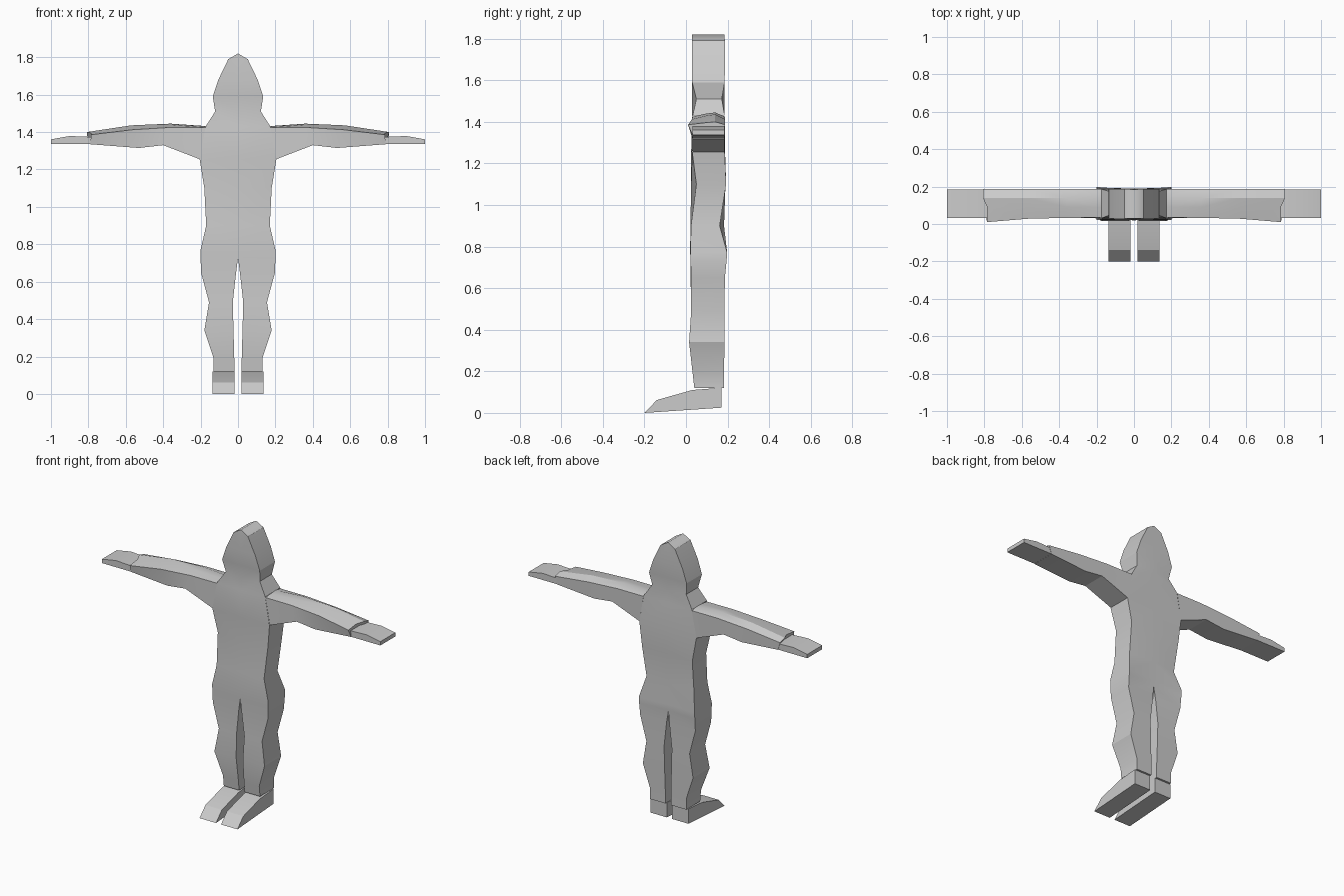
import bpy, bmesh, math

grey = bpy.data.materials.new("plain_grey")
grey.diffuse_color = (0.6, 0.6, 0.6, 1)


def finish(name, bm):
    """Turn half a part into an object mirrored across x = 0."""
    bmesh.ops.remove_doubles(bm, verts=bm.verts, dist=0.0005)
    bmesh.ops.dissolve_degenerate(bm, edges=bm.edges, dist=0.0005)
    bmesh.ops.recalc_face_normals(bm, faces=bm.faces)
    me = bpy.data.meshes.new(name)
    bm.to_mesh(me)
    bm.free()
    me.materials.append(grey)
    ob = bpy.data.objects.new(name, me)
    bpy.context.collection.objects.link(ob)
    m = ob.modifiers.new("mirror", 'MIRROR')
    m.use_clip = True
    bpy.context.view_layer.objects.active = ob
    ob.select_set(True)
    bpy.ops.object.shade_smooth_by_angle(angle=math.radians(25))
    ob.select_set(False)
    return ob


def loft(name, rings, caps=(True, True)):
    """Skin a row of equal-length rings."""
    bm = bmesh.new()
    vs = [[bm.verts.new(p) for p in r] for r in rings]
    n = len(vs[0])
    for a, b in zip(vs, vs[1:]):
        for i in range(n):
            j = (i + 1) % n
            bm.faces.new((a[i], a[j], b[j], b[i]))
    for use, r in zip(caps, (vs[0], vs[-1])):
        if use:
            bm.faces.new(r)
    return finish(name, bm)


# Body and legs: z, inner x, outer x, front and back y at edge, front and back y at centre
rows = [
    (0.12, 0.020, 0.130, 0.040, 0.183, 0.040, 0.183),
    (0.19, 0.020, 0.130, 0.032, 0.183, 0.032, 0.183),
    (0.34, 0.024, 0.180, 0.015, 0.185, 0.015, 0.185),
    (0.49, 0.028, 0.155, 0.025, 0.185, 0.025, 0.185),
    (0.65, 0.010, 0.198, 0.025, 0.187, 0.022, 0.185),
    (0.73, 0.000, 0.200, 0.022, 0.195, 0.022, 0.180),
    (0.77, 0.000, 0.200, 0.021, 0.198, 0.020, 0.183),
    (0.90, 0.000, 0.170, 0.024, 0.162, 0.021, 0.183),
    (1.10, 0.000, 0.180, 0.050, 0.193, 0.025, 0.190),
    (1.255, 0.000, 0.205, 0.030, 0.186, 0.025, 0.188),
    (1.43, 0.000, 0.173, 0.032, 0.186, 0.028, 0.186),
    (1.51, 0.000, 0.122, 0.050, 0.172, 0.030, 0.184),
    (1.59, 0.000, 0.135, 0.030, 0.186, 0.028, 0.186),
    (1.68, 0.000, 0.105, 0.028, 0.187, 0.028, 0.187),
    (1.79, 0.000, 0.052, 0.028, 0.187, 0.028, 0.187),
    (1.82, 0.000, 0.000, 0.030, 0.185, 0.030, 0.185),
]
bm = bmesh.new()
grid = [[bm.verts.new(p) for p in ((xi, fi, z), (xo, fo, z), (xo, bo, z), (xi, bi, z))]
        for z, xi, xo, fo, bo, fi, bi in rows]
bm.faces.new(grid[0])
for k, (a, b) in enumerate(zip(grid, grid[1:])):
    bm.faces.new((a[0], a[1], b[1], b[0]))          # front
    bm.faces.new((a[2], a[3], b[3], b[2]))          # back
    if rows[k][0] != 1.255:                         # arm opening
        bm.faces.new((a[1], a[2], b[2], b[1]))      # outer side
    if rows[k][1] > 0:
        bm.faces.new((a[3], a[0], b[0], b[3]))      # inner leg
finish("body", bm)

# Arms: bottom x, top x, bottom z, top edge z, ridge z, top front y, top back x
arm = [
    (0.205, 0.173, 1.255, 1.425, 1.432, 0.034, 0.173),
    (0.400, 0.360, 1.330, 1.425, 1.445, 0.033, 0.360),
    (0.530, 0.570, 1.315, 1.412, 1.436, 0.028, 0.570),
    (0.790, 0.785, 1.335, 1.386, 1.400, 0.010, 0.808),
]
loft("arm", [[(xb, 0.032, zb), (xt, yf, zt), (xt, 0.09, (zt + 2 * zr) / 3),
              (xk, 0.14, zr), (xk, 0.188, zt), (xb, 0.186, zb)]
             for xb, xt, zb, zt, zr, yf, xk in arm], (False, True))

# Hands: x, bottom z, top z
loft("hand", [[(x, 0.032, z0), (x, 0.032, z1), (x, 0.185, z1), (x, 0.185, z0)]
              for x, z0, z1 in ((0.785, 0 + 1.336, 1.374), (0.90, 1.336, 1.379),
                                (1.0, 1.336, 1.361))])

# Feet: side profile extruded across the width
foot = [(-0.2, 0.0), (-0.14, 0.062), (0.03, 0.11), (0.17, 0.121), (0.17, 0.025)]
loft("foot", [[(x, y, z) for y, z in foot] for x in (0.018, 0.136)])
